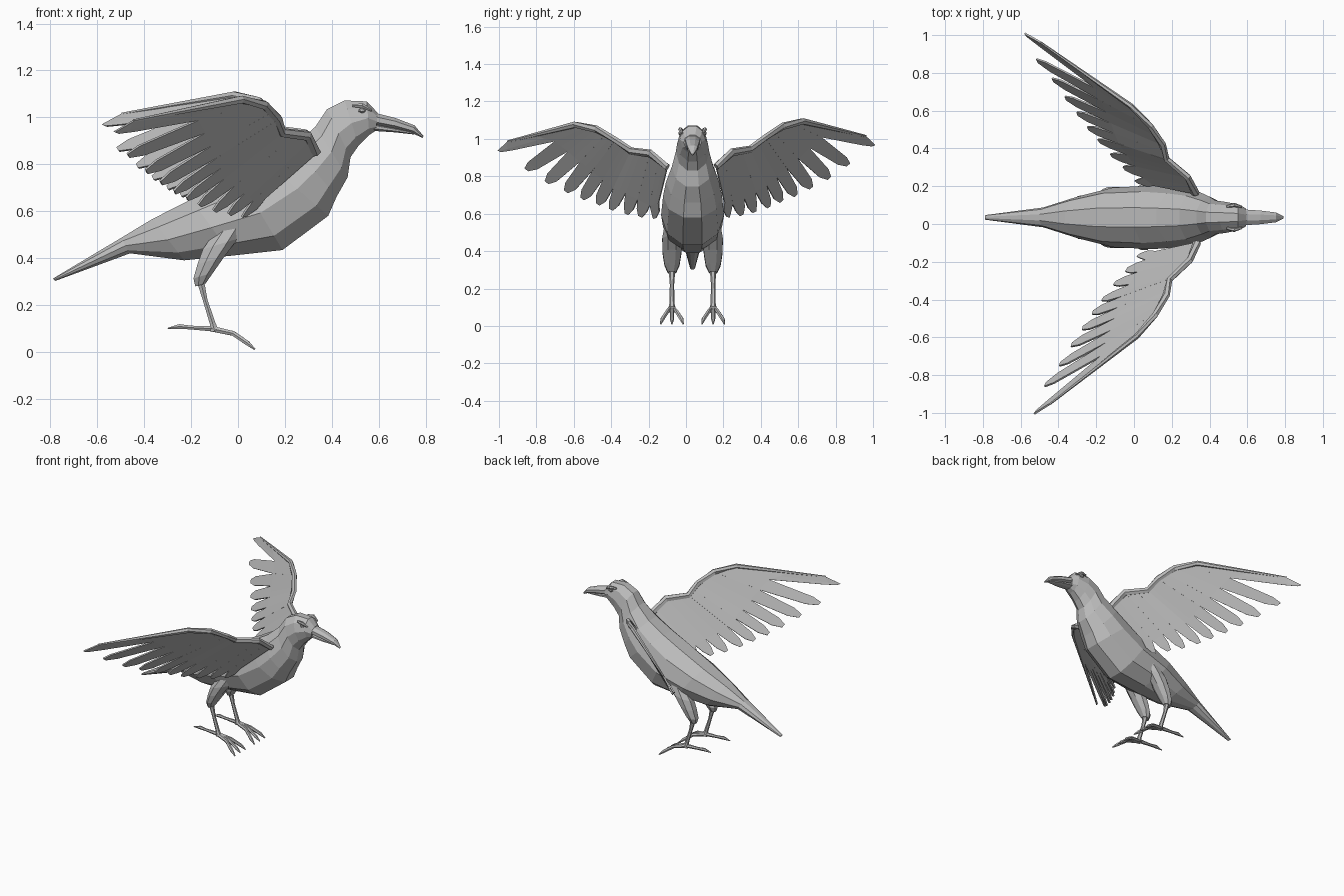
import bpy, bmesh, math
from mathutils import Vector as V

if "Cube" in bpy.data.objects:
    bpy.data.objects.remove(bpy.data.objects["Cube"])

CY = 0.035  # body centre line in y
grey = bpy.data.materials.new("plain grey")
grey.diffuse_color = (0.5, 0.5, 0.5, 1)
grey.use_nodes = True
grey.node_tree.nodes["Principled BSDF"].inputs["Base Color"].default_value = grey.diffuse_color


def finish(name, bm):
    bmesh.ops.recalc_face_normals(bm, faces=bm.faces)
    me = bpy.data.meshes.new(name)
    bm.to_mesh(me)
    bm.free()
    me.materials.append(grey)
    ob = bpy.data.objects.new(name, me)
    bpy.context.collection.objects.link(ob)
    return ob


def loft(bm, rings):
    """Skin a list of rings and cap both ends."""
    vs = [[bm.verts.new(p) for p in r] for r in rings]
    n = len(vs[0])
    for a, b in zip(vs, vs[1:]):
        for i in range(n):
            bm.faces.new((a[i], a[(i + 1) % n], b[(i + 1) % n], b[i]))
    bm.faces.new(vs[0])
    bm.faces.new(vs[-1])


def ring(c, a, b, n):
    k = 1 / math.cos(math.pi / n)
    return [c + k * (a * math.cos(t) + b * math.sin(t))
            for t in [(i + 0.5) * math.tau / n for i in range(n)]]


def slices(bm, rows, n=10):
    """Rings from (top x, top z, bottom x, bottom z, half width)."""
    out = []
    for xt, zt, xb, zb, w in rows:
        t, b = V((xt, CY, zt)), V((xb, CY, zb))
        out.append(ring((t + b) / 2, (t - b) / 2, V((0, w, 0)), n))
    loft(bm, out)


def tube(bm, pts, radii, n=6, flat=1.0):
    pts = [V(p) for p in pts]
    out = []
    for i, p in enumerate(pts):
        d = (pts[min(i + 1, len(pts) - 1)] - pts[max(i - 1, 0)]).normalized()
        ref = V((0, 1, 0)) if abs(d.y) < 0.9 else V((0, 0, 1))
        a = d.cross(ref).normalized()
        out.append(ring(p, a * radii[i], d.cross(a) * radii[i] * flat, n))
    loft(bm, out)


# Body with head and tail
bm = bmesh.new()
slices(bm, [(.595, 1.02, .59, .945, .045), (.55, 1.068, .56, .925, .065),
            (.455, 1.072, .515, .88, .078), (.38, 1.035, .48, .83, .085),
            (.33, .96, .468, .745, .105), (.24, .88, .42, .66, .135),
            (.12, .81, .385, .58, .15), (0, .75, .19, .434, .16),
            (-.2, .65, -.025, .41, .15), (-.366, .566, -.23, .39, .105),
            (-.5, .485, -.46, .42, .05), (-.79, .312, -.78, .302, .012)])
finish("body", bm)

# Beak: upper and lower halves
bm = bmesh.new()
slices(bm, [(.58, 1.02, .58, .965, .042), (.67, .998, .67, .95, .036),
            (.753, .966, .745, .932, .026), (.792, .92, .787, .912, .006)], 8)
finish("upper_beak", bm)
bm = bmesh.new()
slices(bm, [(.58, .975, .58, .942, .036), (.67, .955, .67, .936, .03),
            (.755, .937, .75, .927, .012)], 8)
finish("lower_beak", bm)

# Eyes with brow ridges
bm = bmesh.new()
for s in (1, -1):
    e = bmesh.ops.create_icosphere(bm, subdivisions=1, radius=1)["verts"]
    for v in e:
        v.co = V((.53 + v.co.x * .018, CY + s * .064 + v.co.y * .012, 1.03 + v.co.z * .013))
    tube(bm, [(.49, CY + s * .058, 1.05), (.53, CY + s * .066, 1.05),
              (.57, CY + s * .056, 1.03)], [.006, .01, .005])
finish("eyes", bm)

# Legs and feet
for s, side in ((1, "left"), (-1, "right")):
    y = CY + s * .11
    bm = bmesh.new()
    rows = [(-.03, .53, .07, .04), (-.075, .46, .075, .052), (-.115, .39, .058, .05),
            (-.148, .325, .042, .04), (-.16, .285, .022, .022)]
    loft(bm, [ring(V((x, y, z)), V((a, 0, a * .3)), V((0, b, 0)), 8)
              for x, z, a, b in rows])
    finish(side + "_thigh", bm)
    bm = bmesh.new()
    tube(bm, [(-.162, y, .31), (-.14, y, .22), (-.108, y, .12), (-.1, y, .088)],
         [.016, .010, .012, .018])
    for dy in (-.06, 0, .06):
        tube(bm, [(-.11, y, .098), (-.02, y + dy * .4, .078), (.04, y + dy * .85, .037),
                  (.072, y + dy, .01)], [.012, .010, .010, .003])
    tube(bm, [(-.1, y, .098), (-.2, y, .103), (-.25, y, .108), (-.3, y, .1)],
         [.012, .008, .01, .002])
    finish(side + "_foot", bm)

# Wing layout: leading edge from shoulder to wrist, feather tips from outside in
LEAD = [V(p) for p in ((.33, .13, .85), (.29, .22, .925), (.18, .32, .94),
                       (.16, .40, 1.0), (.10, .50, 1.06), (0, .61, 1.085))]
TIPS = [V(p) for p in ((-.545, 1.0, .95), (-.49, .86, .85), (-.41, .755, .78),
                       (-.345, .655, .73), (-.285, .57, .69), (-.23, .49, .66),
                       (-.175, .42, .63), (-.11, .34, .605), (-.045, .27, .59),
                       (.02, .195, .58))]
OUTER = V((-.47, .96, 1.0))
N = len(TIPS)


def lead_at(t):
    f = max(0, min(t, 1)) * (len(LEAD) - 1)
    i = min(int(f), len(LEAD) - 2)
    return LEAD[i].lerp(LEAD[i + 1], f - i)


for s, side in ((1, "left"), (-1, "right")):
    def place(p):
        return V((p.x - s * .025 * p.y, CY + s * p.y * (.965 if s > 0 else 1.03),
                  p.z + s * .015 * p.y))

    # Feathers: joined near the leading edge, split towards the tips
    bm = bmesh.new()
    root = [lead_at(1 - i / N) for i in range(N + 1)]
    split = [LEAD[-1].lerp(OUTER, .6)]
    for i in range(1, N):
        split.append(root[i].lerp((TIPS[i - 1] + TIPS[i]) / 2, .38 + .045 * i))
    split.append(root[N].lerp(TIPS[-1], .7))
    for i, tip in enumerate(TIPS):
        a, b = split[i], split[i + 1]
        mid_root = (root[i] + root[i + 1]) / 2
        near = tip.lerp(mid_root, .10)
        across = (a - b).normalized() * (.034 if i < 4 else .031)
        sa = OUTER if i == 0 else near + across
        sb = near - across
        rows = [(root[i], mid_root, root[i + 1]), (a, (a + b) / 2, b), (sa, near, sb),
                (tip + across * .4, tip, tip - across * .4)]
        g = [[bm.verts.new(place(p)) for p in r] for r in rows]
        for r, q in zip(g, g[1:]):
            for k in (0, 1):
                bm.faces.new((r[k], r[k + 1], q[k + 1], q[k]))
    ob = finish(side + "_wing_feathers", bm)
    m = ob.modifiers.new("thickness", "SOLIDIFY")
    m.thickness = .01
    m.offset = 0

    # Arm along the leading edge
    bm = bmesh.new()
    tube(bm, [place(p) for p in LEAD + [OUTER]],
         [.02, .02, .018, .018, .018, .016, .006], 6, .8)
    finish(side + "_wing_arm", bm)
